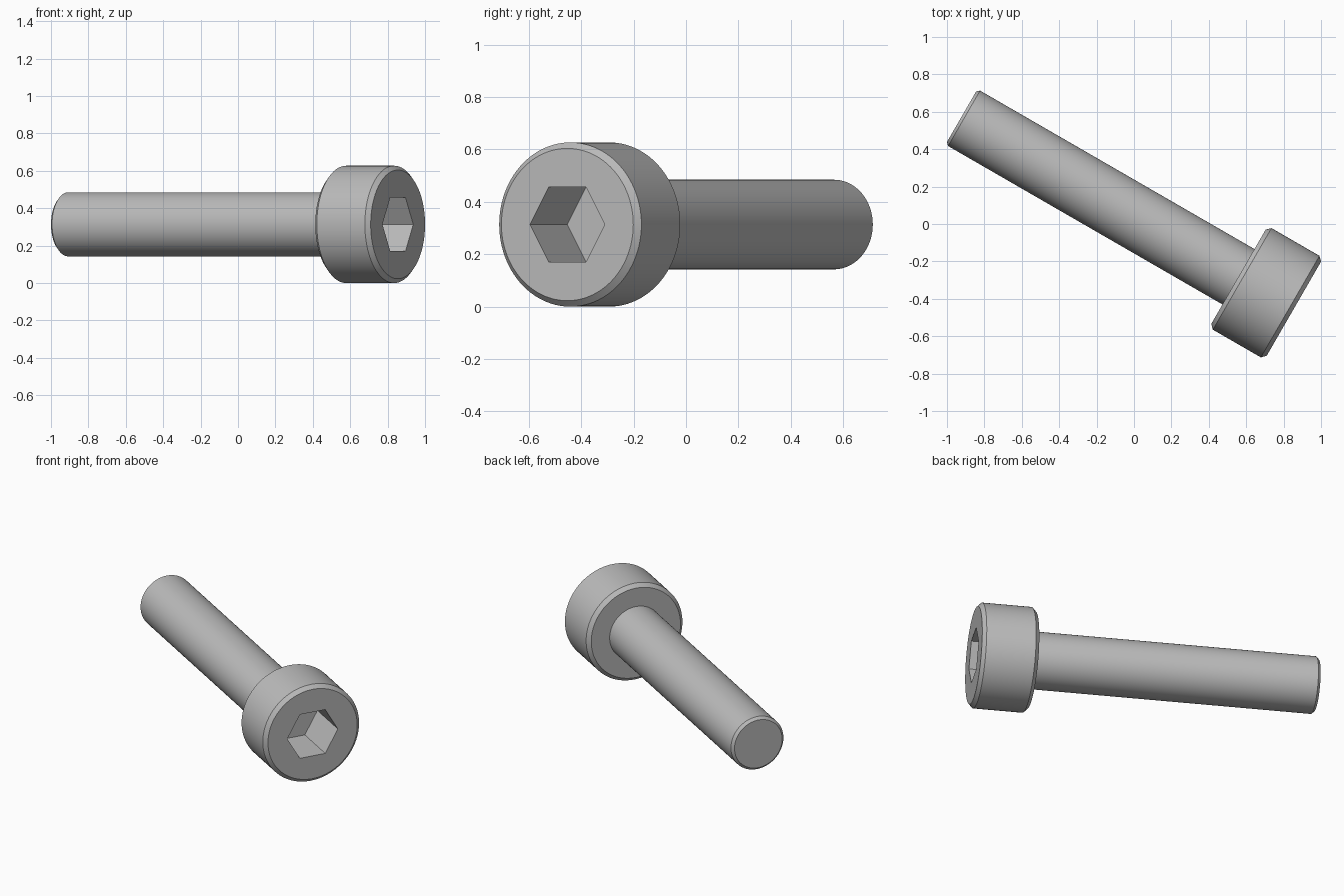
import bpy, bmesh, math
from mathutils import Matrix, Vector

cube = bpy.data.objects.get("Cube")
if cube:
    bpy.data.objects.remove(cube, do_unlink=True)

U = 0.114                      # model units per millimetre
HEAD_R, SHAFT_R = 2.75 * U, 1.5 * U
HEAD_TOP = 0.9667              # outer head face, measured along the bolt axis
HEAD_BACK = HEAD_TOP - 3 * U
SHAFT_END = HEAD_TOP - 18 * U
TURN = Matrix.Rotation(math.radians(-30), 4, 'Z')
PLACE = Matrix.Translation((0, 0, HEAD_R)) @ TURN @ Matrix.Translation((0, 0.035, 0))

steel = bpy.data.materials.new("steel grey")
steel.use_nodes = True
grey = (0.5, 0.5, 0.5, 1)
steel.diffuse_color = grey
steel.node_tree.nodes["Principled BSDF"].inputs["Base Color"].default_value = grey


def turned(name, profile, sides):
    """Solid of revolution about local x from (position, radius) points."""
    bm = bmesh.new()
    rings = []
    for x, r in profile:
        angles = [math.tau * i / sides for i in range(sides)]
        rings.append([bm.verts.new((x, r * math.cos(a), r * math.sin(a))) for a in angles])
    for a, b in zip(rings, rings[1:]):
        for i in range(sides):
            j = (i + 1) % sides
            bm.faces.new((a[i], a[j], b[j], b[i]))
    bm.faces.new(rings[0])
    bm.faces.new(rings[-1])
    bmesh.ops.recalc_face_normals(bm, faces=bm.faces)
    mesh = bpy.data.meshes.new(name)
    bm.to_mesh(mesh)
    bm.free()
    mesh.materials.append(steel)
    obj = bpy.data.objects.new(name, mesh)
    bpy.context.collection.objects.link(obj)
    obj.matrix_world = PLACE
    return obj


# Cylindrical head, chamfered on both rims
c = 0.2 * U
head = turned("head", [(HEAD_BACK, HEAD_R - c), (HEAD_BACK + c, HEAD_R),
                       (HEAD_TOP - c, HEAD_R), (HEAD_TOP, HEAD_R - c)], 96)

# Shaft with a small chamfer at its tip, seated slightly inside the head
c = 0.14 * U
shaft = turned("shaft", [(SHAFT_END, SHAFT_R - c), (SHAFT_END + c, SHAFT_R),
                         (HEAD_BACK + 0.2 * U, SHAFT_R)], 96)

# Hexagonal socket cut into the head
hex_r = 2.5 * U / math.sqrt(3)
cutter = turned("socket_cutter", [(HEAD_TOP - 2.5 * U, hex_r), (HEAD_TOP + U, hex_r)], 6)
cutter.hide_render = True
cut = head.modifiers.new("socket", 'BOOLEAN')
cut.operation, cut.solver, cut.object = 'DIFFERENCE', 'EXACT', cutter
bpy.ops.object.select_all(action='DESELECT')
bpy.context.view_layer.objects.active = head
head.select_set(True)
bpy.ops.object.modifier_apply(modifier=cut.name)
bpy.data.objects.remove(cutter, do_unlink=True)

# Smooth round sides, crisp rims and socket
shaft.select_set(True)
bpy.ops.object.shade_smooth_by_angle(angle=math.radians(30))
